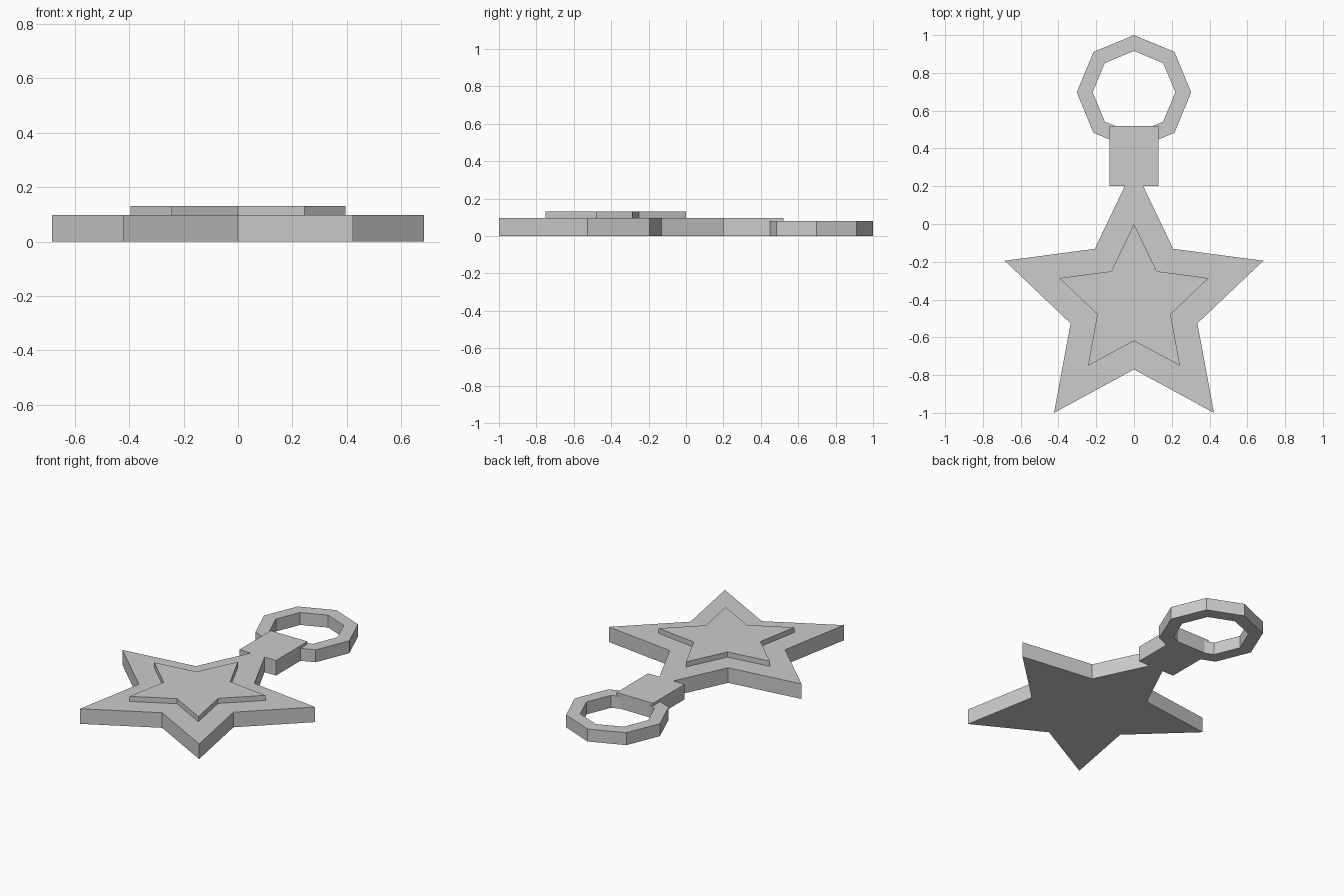
import bpy
import bmesh
from math import sin, cos, pi

cube = bpy.data.objects.get("Cube")
if cube:
    bpy.data.objects.remove(cube, do_unlink=True)

# Single plain grey material
GREY = (0.604, 0.604, 0.604, 1)
grey = bpy.data.materials.new("plain grey")
grey.use_nodes = True
grey.diffuse_color = GREY
grey.node_tree.nodes["Principled BSDF"].inputs["Base Color"].default_value = GREY


def ring_points(count, radii, cy):
    """Points around (0, cy), first at the back, cycling through the radii."""
    return [(-radii[i % len(radii)] * sin(2 * pi * i / count),
             cy + radii[i % len(radii)] * cos(2 * pi * i / count))
            for i in range(count)]


def finish(name, bm):
    bmesh.ops.recalc_face_normals(bm, faces=bm.faces)
    mesh = bpy.data.meshes.new(name)
    bm.to_mesh(mesh)
    bm.free()
    mesh.materials.append(grey)
    obj = bpy.data.objects.new(name, mesh)
    bpy.context.collection.objects.link(obj)
    return obj


def prism(name, outline, z0, z1):
    """Extrude a flat outline from z0 up to z1."""
    bm = bmesh.new()
    low = [bm.verts.new((x, y, z0)) for x, y in outline]
    high = [bm.verts.new((x, y, z1)) for x, y in outline]
    bm.faces.new(low[::-1])
    bm.faces.new(high)
    for i in range(len(low)):
        j = (i + 1) % len(low)
        bm.faces.new((low[i], low[j], high[j], high[i]))
    return finish(name, bm)


def flat_ring(name, sides, r_out, r_in, cy, z0, z1):
    """Faceted ring with a rectangular section."""
    bm = bmesh.new()
    loops = [[bm.verts.new((x, y, z)) for x, y in ring_points(sides, [r], cy)]
             for r, z in ((r_out, z0), (r_out, z1), (r_in, z1), (r_in, z0))]
    for k in range(4):
        a, b = loops[k], loops[(k + 1) % 4]
        for i in range(sides):
            j = (i + 1) % sides
            bm.faces.new((a[i], a[j], b[j], b[i]))
    return finish(name, bm)


THICK = 0.097

# Star body and the smaller raised star on top
prism("star_body", ring_points(10, [0.72, 0.353], -0.417), 0, THICK)
prism("raised_star", ring_points(10, [0.415, 0.204], -0.415), THICK, 0.13)

# Connector block joining the star tip to the ring
prism("connector_block", [(-0.13, 0.2), (0.13, 0.2), (0.13, 0.52), (-0.13, 0.52)], 0, THICK)

# Octagonal key ring
flat_ring("key_ring", 8, 0.303, 0.219, 0.697, 0, 0.08)
